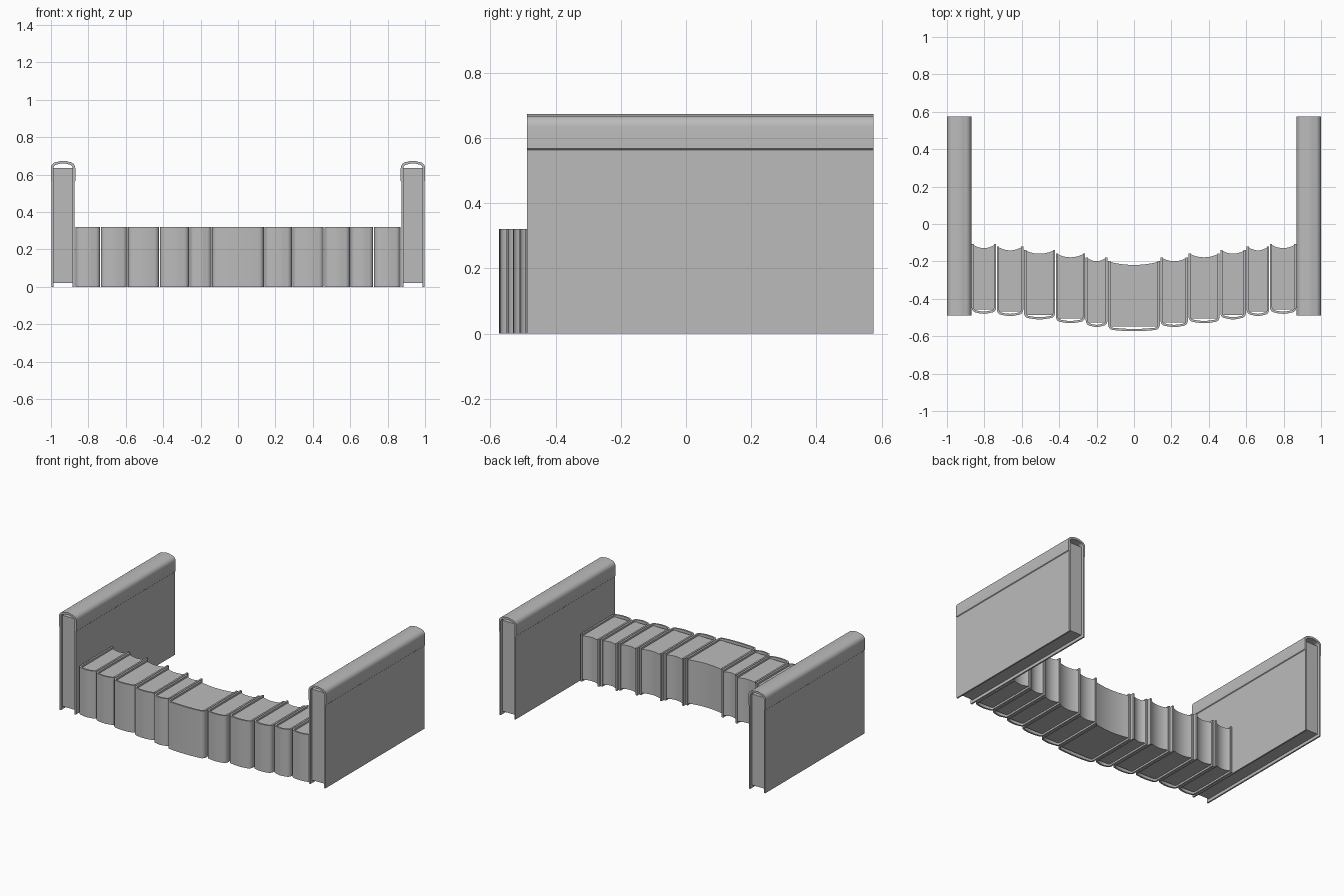
import bpy, bmesh, math
from mathutils import Matrix, Vector

if "Cube" in bpy.data.objects:
    bpy.data.objects.remove(bpy.data.objects["Cube"])

grey = bpy.data.materials.new("plain grey")
grey.diffuse_color = (0.5, 0.5, 0.5, 1)
grey.use_nodes = True
grey.node_tree.nodes["Principled BSDF"].inputs["Base Color"].default_value = grey.diffuse_color


def prism(name, pts, z0, z1, matrix):
    """Extrude a closed xy outline from z0 to z1 and place it."""
    bm = bmesh.new()
    face = bm.faces.new([bm.verts.new((x, y, z0)) for x, y in pts])
    ext = bmesh.ops.extrude_face_region(bm, geom=[face])
    top = [v for v in ext["geom"] if isinstance(v, bmesh.types.BMVert)]
    bmesh.ops.translate(bm, verts=top, vec=(0, 0, z1 - z0))
    bm.transform(matrix)
    bmesh.ops.recalc_face_normals(bm, faces=bm.faces)
    mesh = bpy.data.meshes.new(name)
    bm.to_mesh(mesh)
    bm.free()
    mesh.shade_smooth()
    mesh.set_sharp_from_angle(angle=math.radians(35))
    mesh.materials.append(grey)
    ob = bpy.data.objects.new(name, mesh)
    bpy.context.collection.objects.link(ob)
    return ob


def spine_half(hw, front, r, bulge, n=6):
    """Right half of a rounded spine, from the side to the centre."""
    pts = []
    for i in range(n + 1):
        a = math.pi / 2 * i / n
        pts.append((hw - r + r * math.cos(a), front + bulge + r * (1 - math.sin(a))))
    flat = hw - r
    for i in range(1, 4):
        x = flat * (1 - i / 3)
        pts.append((x, front + bulge * (x / flat) ** 2))
    return pts


def mirrored(half):
    """Complete a right half outline whose last point lies at x = 0."""
    return half + [(-x, y) for x, y in reversed(half[:-1])]


def book(name, w, front, back, length, t, r, matrix, step=None,
         recess=0.012, fore=0.005, sag=0.016, gap=0.0):
    hw = w / 2
    # cover: U-shaped shell, optionally wider around the spine
    outer = spine_half(hw, front, r, 0.006)
    if step:
        outer = [(hw - 0.004, back), (hw - 0.004, front + step + 0.004),
                 (hw, front + step)] + outer
    else:
        outer = [(hw, back)] + outer
    inner = [(hw - t, back)] + spine_half(hw - t, front + t, max(r - t, 0.006), 0.006)
    prism(name + "_cover", mirrored(outer) + mirrored(inner)[::-1], 0, length, matrix)
    # pages: block with a hollow fore edge
    pw = hw - t + 0.001
    pf = front + t + 0.012 + gap
    pages = [(-pw, pf), (pw, pf)]
    for i in range(11):
        u = 1 - 2 * i / 10
        pages.append((pw * u, back - fore - sag * (1 - u * u)))
    prism(name + "_pages", pages, recess, length - recess, matrix)


# row of upright books, spines to the front
edges = [-0.87, -0.735, -0.59, -0.42, -0.26, -0.14, 0.14, 0.29, 0.46, 0.60, 0.725, 0.87]
fronts = [-0.48, -0.492, -0.51, -0.53, -0.551, -0.573]
backs = [-0.108, -0.12, -0.138, -0.157, -0.178, -0.198]
for i in range(11):
    k = min(i, 10 - i)
    x0, x1 = edges[i], edges[i + 1]
    book(f"book_{i + 1}", x1 - x0 - 0.004, fronts[k], backs[k], 0.32, 0.012, 0.028,
         Matrix.Translation(((x0 + x1) / 2, 0, 0)))

# large end books resting on their fore edges, spines up
for side, sx in (("left", -1), ("right", 1)):
    # local -y points up, local z runs along y
    turn = Matrix(((1, 0, 0, sx * 0.935), (0, 0, 1, -0.488),
                   (0, -1, 0, 0), (0, 0, 0, 1)))
    book(f"{side}_end_book", 0.13, -0.674, 0, 1.063, 0.014, 0.034, turn,
         step=0.107, recess=0.018, fore=0.02, sag=0, gap=0.012)
